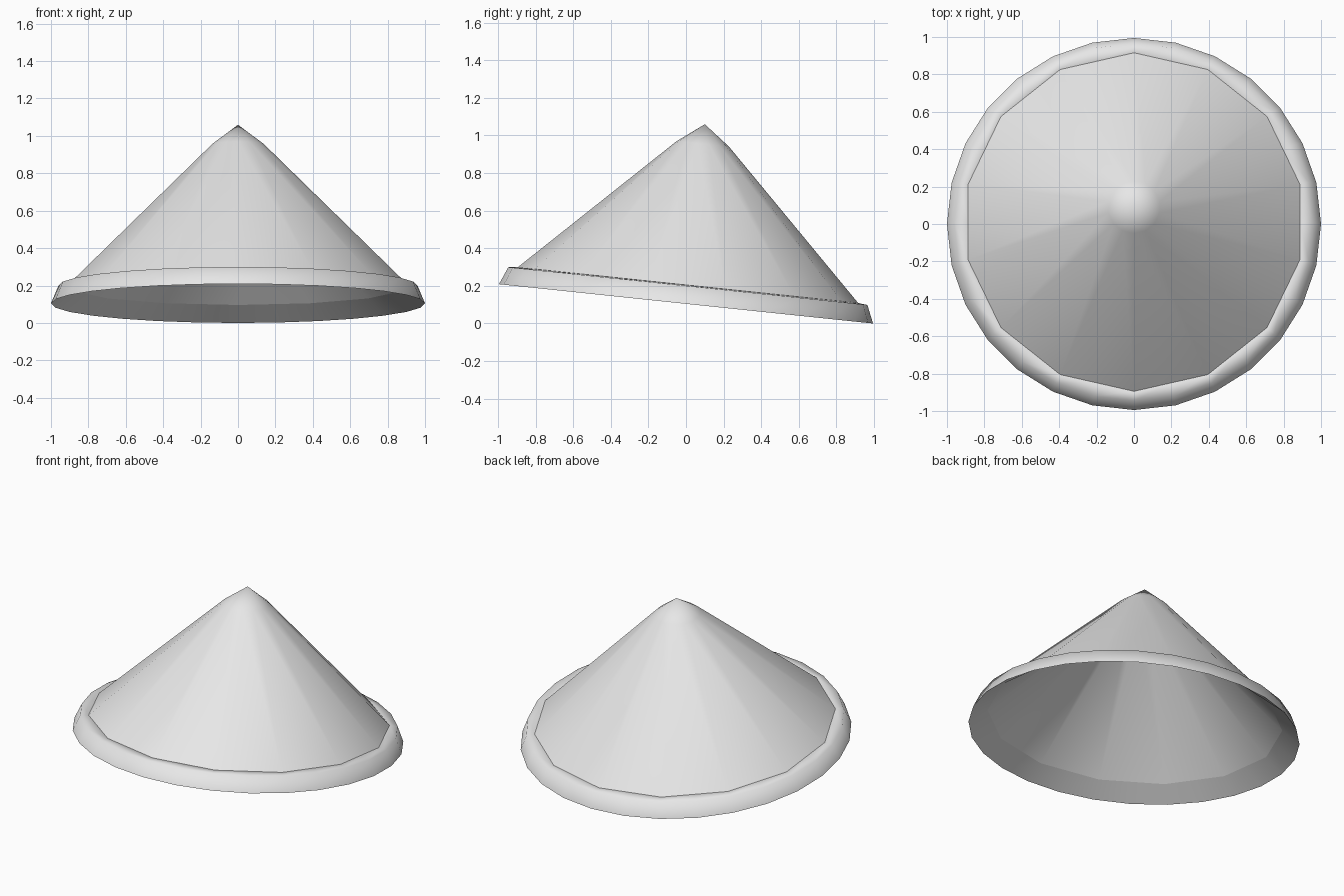
import bpy, bmesh, math
from mathutils import Vector

if "Cube" in bpy.data.objects:
    bpy.data.objects.remove(bpy.data.objects["Cube"], do_unlink=True)

TILT = math.radians(-6)
CONE_SIDES = 14
RIM_SIDES = 28

straw = bpy.data.materials.new("pale_grey")
straw.use_nodes = True
colour = (0.8, 0.8, 0.8, 1)
straw.diffuse_color = colour
straw.node_tree.nodes["Principled BSDF"].inputs["Base Color"].default_value = colour


def lathe(name, profile, sides, closed, smooth_angle):
    """Spin (radius, height, coarse) points; coarse rings follow the cone's polygon."""
    bm = bmesh.new()
    rings = []
    for radius, height, coarse in profile:
        if radius == 0:
            rings.append([bm.verts.new((0, 0, height))] * sides)
            continue
        ring = []
        for i in range(sides):
            a = math.pi / 2 + math.tau * i / sides
            r = radius * math.cos(math.pi / CONE_SIDES) if coarse and i % 2 else radius
            ring.append(bm.verts.new((r * math.cos(a), r * math.sin(a), height)))
        rings.append(ring)
    pairs = list(zip(rings, rings[1:]))
    if closed:
        pairs.append((rings[-1], rings[0]))
    for upper, lower in pairs:
        for i in range(sides):
            j = (i + 1) % sides
            corners = dict.fromkeys((upper[i], lower[i], lower[j], upper[j]))
            bm.faces.new(list(corners))
    bmesh.ops.recalc_face_normals(bm, faces=bm.faces)
    mesh = bpy.data.meshes.new(name)
    bm.to_mesh(mesh)
    bm.free()
    mesh.materials.append(straw)
    obj = bpy.data.objects.new(name, mesh)
    bpy.context.collection.objects.link(obj)
    obj.rotation_euler.x = TILT
    obj.location = Vector((0, 0, math.sin(-TILT)))
    bpy.ops.object.select_all(action="DESELECT")
    obj.select_set(True)
    bpy.context.view_layer.objects.active = obj
    bpy.ops.object.shade_smooth_by_angle(angle=math.radians(smooth_angle))
    return obj


# Thin hollow cone with a blunter tip
lathe("hat_cone", [(0, 0.96, False), (0.14, 0.855, False), (0.91, 0.1, False),
                   (0.89, 0.085, False), (0.125, 0.835, False), (0, 0.935, False)],
      CONE_SIDES, False, 40)

# Flared rim band, finer on the outside than where it meets the cone
lathe("hat_rim", [(0.89, 0.085, True), (1, 0, False), (0.96, 0.095, False),
                  (0.91, 0.1, True)], RIM_SIDES, True, 75)
